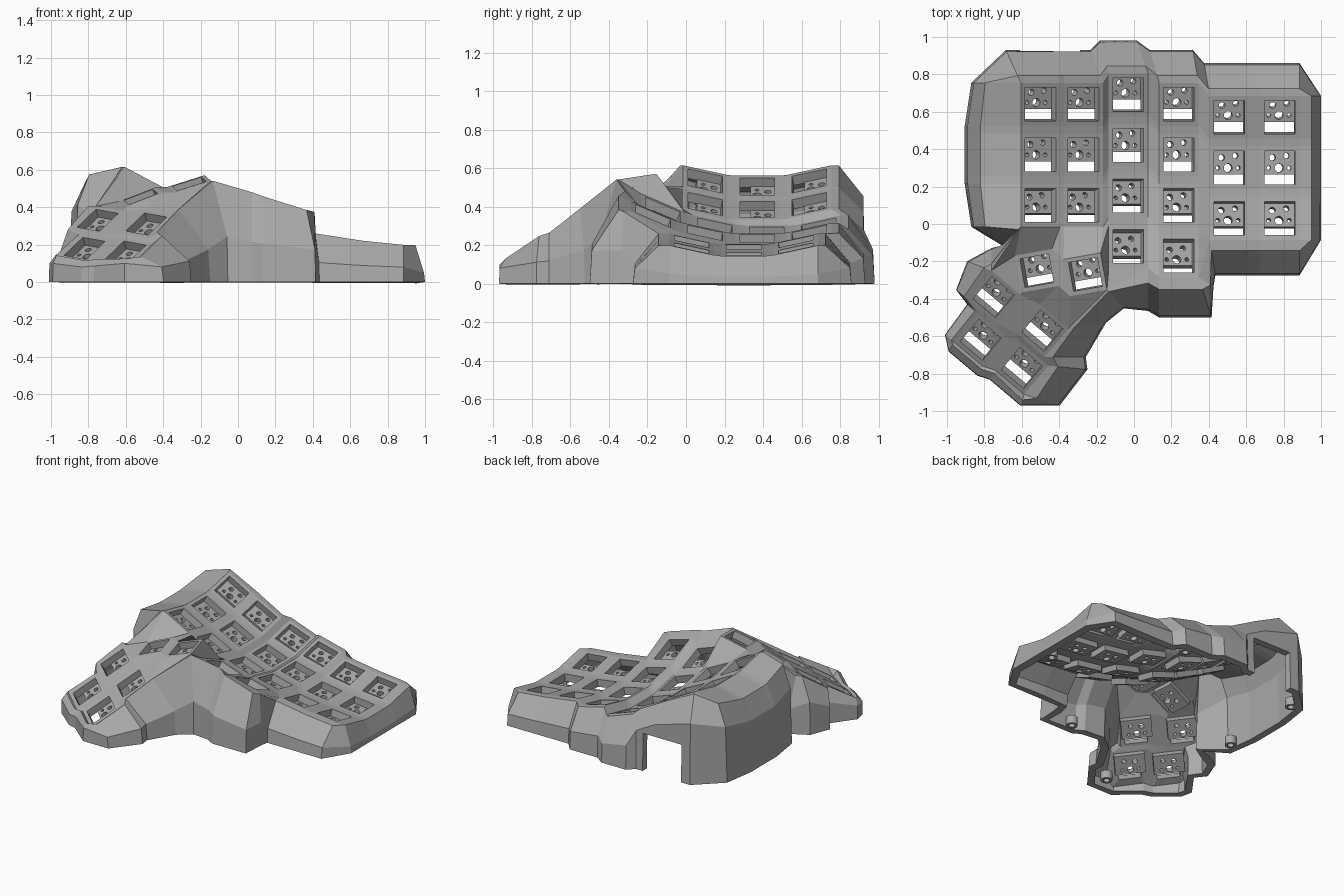
import bpy, bmesh, math
from mathutils import Vector, Matrix

if "Cube" in bpy.data.objects:
    bpy.data.objects.remove(bpy.data.objects["Cube"])

grey = bpy.data.materials.new("matte grey")
grey.use_nodes = True
grey.diffuse_color = (0.4, 0.4, 0.4, 1)
grey.node_tree.nodes["Principled BSDF"].inputs["Base Color"].default_value = grey.diffuse_color


def add_object(name, mesh):
    obj = bpy.data.objects.new(name, mesh)
    bpy.context.collection.objects.link(obj)
    if not mesh.materials:
        mesh.materials.append(grey)
    return obj


bm = bmesh.new()
corners, frames, skirt = {}, [], []
TL, TR, BR, BL = range(4)
SIGNS = ((-1, 1), (1, 1), (1, -1), (-1, -1))


def face(*verts):
    verts = list(dict.fromkeys(verts))
    if len(verts) > 2 and not bm.faces.get(verts):
        bm.faces.new(verts)


def link(*refs):
    """Fill between plate corners given as (key, corner)."""
    face(*(corners[key][corner] for key, corner in refs))


def key_plate(key, centre, slope, turn, half_x, half_y):
    """Tilted square plate with a square opening."""
    centre = Vector(centre)
    right = Vector((math.cos(turn), math.sin(turn)))
    up = Vector((-right.y, right.x))
    slope = Vector(slope)

    def ring(scale):
        verts = []
        for sx, sy in SIGNS:
            d = (right * sx * half_x + up * sy * half_y) * scale
            verts.append(bm.verts.new(centre + Vector((d.x, d.y, d.dot(slope)))))
        return verts

    outer, inner = ring(1), ring(0.78)
    corners[key] = outer
    for i in range(4):
        j = (i + 1) % 4
        face(outer[i], outer[j], inner[j], inner[i])
    normal = Vector((-slope.x, -slope.y, 1)).normalized()
    axis_x = Vector((right.x, right.y, right.dot(slope))).normalized()
    axis_y = normal.cross(axis_x)
    frame = Matrix((axis_x, axis_y, normal)).transposed().to_4x4()
    frames.append(Matrix.Translation(centre) @ frame)


def wall(key, corner, dx, dy, rim=0.3, lift=0, bend=0.45):
    """Skirt profile from a plate corner: edge, knee and foot."""
    top = corners[key][corner]
    out = Vector((dx, dy, 0))
    edge = top.co + out * rim + Vector((0, 0, lift))
    knee = top.co + out * 0.95
    knee.z = edge.z * bend
    foot = top.co + out
    foot.z = 0
    skirt.append([top] + [bm.verts.new(p) for p in (edge, knee, foot)])


# Finger columns: x, middle y, middle height, sideways slope, rows
columns = [(-0.5, 0.37, 0.505, -0.53, 3), (-0.27, 0.37, 0.385, -0.5, 3),
           (-0.03, 0.42, 0.265, -0.35, 4), (0.24, 0.37, 0.235, -0.25, 4),
           (0.51, 0.3, 0.19, -0.15, 3), (0.78, 0.3, 0.155, -0.1, 3)]
PITCH, CURVE = 0.27, 0.4
for c, (x, y, z, tilt, rows) in enumerate(columns):
    for r in range(rows):
        dy = (1 - r) * PITCH
        key_plate((c, r), (x, y + dy, z + CURVE * dy * dy),
                  (tilt, 2 * CURVE * dy), 0, 0.105, 0.115)
        if r:
            link(((c, r - 1), BL), ((c, r - 1), BR), ((c, r), TR), ((c, r), TL))

# Webs between neighbouring columns
for c in range(5):
    d = c + 1
    for r in range(min(columns[c][4], columns[d][4])):
        link(((c, r), TR), ((d, r), TL), ((d, r), BL), ((c, r), BR))
        if r:
            link(((c, r - 1), BR), ((d, r - 1), BL), ((d, r), TL), ((c, r), TR))

# Thumb cluster
low = (0.29, 0.56)
for key, centre, slope, turn in (
        ("A", (-0.82, -0.62, 0.18), low, -40), ("B", (-0.6, -0.77, 0.16), low, -40),
        ("C", (-0.75, -0.39, 0.33), low, -40), ("D", (-0.49, -0.57, 0.31), low, -40),
        ("E", (-0.52, -0.25, 0.455), (0.35, 0.2), 10),
        ("F", (-0.26, -0.27, 0.525), (0.28, 0.2), 10)):
    key_plate(key, centre, slope, math.radians(turn), 0.1, 0.1)

# Webs of the thumb cluster and its bridge to the columns
i0, i1, m2, m3 = (0, 2), (1, 2), (2, 2), (2, 3)
for refs in (
        (("A", TR), ("B", TL), ("B", BL), ("A", BR)),
        (("C", TR), ("D", TL), ("D", BL), ("C", BR)),
        (("C", BL), ("C", BR), ("A", TR), ("A", TL)),
        (("D", BL), ("D", BR), ("B", TR), ("B", TL)),
        (("C", BR), ("D", BL), ("B", TL), ("A", TR)),
        (("C", TL), ("C", TR), ("E", BL), ("E", TL)),
        (("C", TR), ("D", TL), ("E", BR), ("E", BL)),
        (("D", TL), ("D", TR), ("F", BL), ("E", BR)),
        (("D", TR), ("F", BR), ("F", BL)),
        (("E", BR), ("F", BL), ("F", TL), ("E", TR)),
        (("F", BR), ("F", TR), (m3, TL), (m3, BL)),
        (("F", BR), (m3, BL), (m3, BR)),
        (("F", TR), (m3, TL), (m2, BL), (i1, BR)),
        (("F", TL), ("F", TR), (i1, BR), (i1, BL)),
        (("E", TR), ("F", TL), (i1, BL), (i0, BR)),
        (("E", TL), ("E", TR), (i0, BR), (i0, BL)),
        (("C", TL), ("E", TL), (i0, BL)),
        (((3, 2), BR), ((3, 3), TR), ((4, 2), BL)),
        (((3, 3), TR), ((3, 3), BR), ((4, 2), BL))):
    link(*refs)

# Back skirt: outward shift of each column's two corners, and knee height
for c, (left, right, bend) in enumerate((
        (-0.08, 0, 0.74), (0, -0.07, 0.74), (-0.05, -0.06, 0.5),
        (-0.05, -0.03, 0.5), (-0.03, 0, 0.42), (0, 0, 0.42))):
    wall((c, 0), TL, left, 0.175, rim=0.22, bend=bend)
    wall((c, 0), TR, right, 0.175, rim=0.22, bend=bend)

# Right skirt
for r in range(3):
    for k in (TR, BR):
        wall((5, r), k, 0.115, 0, rim=0.55, bend=0.25)

# Front skirt
for key, k, dx in (((5, 2), BR, 0), ((5, 2), BL, 0), ((4, 2), BR, 0), ((4, 2), BL, 0.03)):
    wall(key, k, dx, -0.19, bend=0.4)
wall((3, 3), BR, 0.08, -0.05, rim=0.8)
wall((3, 3), BR, 0.07, -0.215, lift=0.01)
wall((3, 3), BL, 0, -0.215, lift=0.03)
wall(m3, BR, 0, -0.23, rim=0.35, lift=0.085)

# Thumb skirt
wall("F", BR, 0.09, -0.1, rim=0.1)
wall("D", TR, 0.2, 0.03, rim=0.15, lift=0.03)
wall("D", BR, 0.22, 0, rim=0.2, lift=0.03)
wall("B", TR, 0.21, -0.02, rim=0.25, lift=0.04)
wall("B", BR, 0.19, -0.06, rim=0.35, lift=0.05, bend=0.6)
wall("B", BR, -0.02, -0.06, rim=0.5, lift=0.04, bend=0.8)
for key, k in (("B", BL), ("A", BR), ("A", BL)):
    wall(key, k, -0.03, -0.05, lift=0.01, bend=0.7)
wall("A", BL, -0.05, 0.04, lift=0.01, bend=0.7)
wall("A", TL, -0.06, 0.05, bend=0.6)
wall("C", BL, -0.06, 0.05, bend=0.6)
wall("C", TL, -0.13, 0.05, bend=0.6)
wall("C", TL, 0, 0.12)

# Left skirt with its broad shoulder
wall(i0, BL, -0.1, -0.1, rim=0.15)
for r in (2, 1, 0):
    for k in (BL, TL):
        at_end = (r, k) in ((2, BL), (0, TL))
        wall((0, r), k, -0.265 if at_end else -0.3, 0, rim=0.72, lift=-0.04, bend=0.72)

# Skirt faces
for a, b in zip(skirt, skirt[1:] + skirt[:1]):
    for i in range(3):
        face(a[i], b[i], b[i + 1], a[i + 1])

# Shell thickness
bmesh.ops.recalc_face_normals(bm, faces=bm.faces)
if sum(f.normal.z * f.calc_area() for f in bm.faces) < 0:
    bmesh.ops.reverse_faces(bm, faces=bm.faces)
shell_mesh = bpy.data.meshes.new("case_shell")
bm.to_mesh(shell_mesh)
bm.free()
shell = add_object("case_shell", shell_mesh)
solid = shell.modifiers.new("thickness", 'SOLIDIFY')
solid.thickness, solid.offset = 0.055, -1

# Cable opening in the back wall
bpy.ops.mesh.primitive_cube_add(size=1, location=(-0.45, 0.97, 0.1))
cutter = bpy.context.object
cutter.name = "cable_opening_cutter"
cutter.scale = (0.32, 0.3, 0.36)
cutter.hide_render = True
cutter.hide_set(True)
cut = shell.modifiers.new("cable_opening", 'BOOLEAN')
cut.object, cut.operation = cutter, 'DIFFERENCE'

# Switch socket holders under every opening
bm = bmesh.new()


def outline(points):
    verts = [bm.verts.new((x, y, 0)) for x, y in points]
    return [bm.edges.new((v, verts[i - 1])) for i, v in enumerate(verts)]


edges = outline([(-0.105, -0.035), (0.105, -0.035), (0.105, 0.11), (-0.105, 0.11)])
for x, y, radius in ((0, 0, 0.023), (-0.055, 0, 0.011), (0.055, 0, 0.011),
                     (-0.035, 0.055, 0.017), (0.04, 0.065, 0.015)):
    angles = [math.tau * i / 16 for i in range(16)]
    edges += outline([(x + radius * math.cos(a), y + radius * math.sin(a)) for a in angles])
bmesh.ops.triangle_fill(bm, edges=edges, use_beauty=True)
grown = bmesh.ops.extrude_face_region(bm, geom=bm.faces[:])["geom"]
bmesh.ops.translate(bm, vec=(0, 0, -0.045),
                    verts=[g for g in grown if isinstance(g, bmesh.types.BMVert)])
bmesh.ops.recalc_face_normals(bm, faces=bm.faces)
holder_mesh = bpy.data.meshes.new("socket_holder")
bm.to_mesh(holder_mesh)
bm.free()
for frame in frames:
    holder = add_object("socket_holder", holder_mesh)
    holder.matrix_world = frame @ Matrix.Translation((0, 0, -0.05))

# Screw posts inside the skirt
for x, y in ((-0.78, 0.73), (-0.8, 0.07), (0.2, -0.42), (0.9, 0.2), (0.25, 0.84), (-0.46, -0.84)):
    bpy.ops.mesh.primitive_cylinder_add(vertices=24, radius=0.04, depth=0.06,
                                        end_fill_type='NOTHING', location=(x, y, 0.03))
    post = bpy.context.object
    post.name = "screw_post"
    post.data.materials.append(grey)
    post.modifiers.new("tube", 'SOLIDIFY').thickness = 0.018
